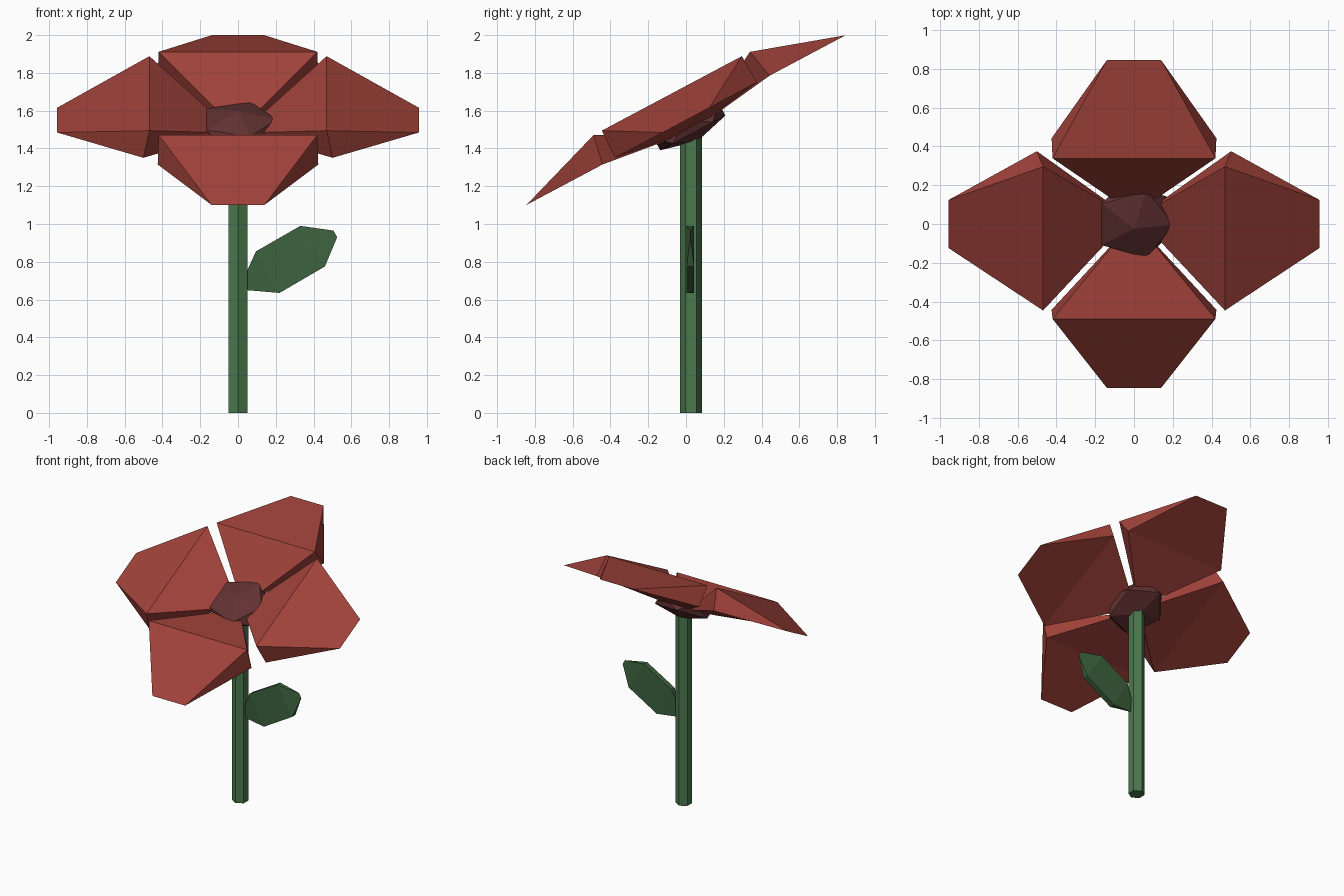
import bpy
import bmesh
import math
from mathutils import Matrix

cube = bpy.data.objects.get("Cube")
if cube:
    bpy.data.objects.remove(cube, do_unlink=True)


def material(name, rgb):
    mat = bpy.data.materials.new(name)
    mat.use_nodes = True
    colour = (*rgb, 1)
    mat.diffuse_color = colour
    mat.node_tree.nodes["Principled BSDF"].inputs["Base Color"].default_value = colour
    return mat


petal_red = material("petal red", (0.35, 0.054, 0.042))
heart_maroon = material("heart maroon", (0.125, 0.032, 0.032))
stem_green = material("stem green", (0.071, 0.188, 0.074))
leaf_green = material("leaf green", (0.048, 0.127, 0.05))


def finish(name, bm, mat, matrix=None):
    """Turn a bmesh into a flat shaded object."""
    if matrix:
        bm.transform(matrix)
    bmesh.ops.recalc_face_normals(bm, faces=bm.faces)
    mesh = bpy.data.meshes.new(name)
    bm.to_mesh(mesh)
    bm.free()
    mesh.materials.append(mat)
    obj = bpy.data.objects.new(name, mesh)
    bpy.context.collection.objects.link(obj)
    return obj


# The flower head is tipped towards the front
head = Matrix.Translation((0, 0, 1.55)) @ Matrix.Rotation(math.radians(28), 4, 'X')

# Petals: a folded wedge, thickest at the ridge and sharp at both ends
# Each row is half width, distance from the centre, height
INNER, RIDGE, UNDER, TIP = (0.03, 0.05, -0.06), (0.42, 0.469, 0.16), (0.425, 0.501, 0), (0.14, 0.957, 0)


def petal(name, angle):
    bm = bmesh.new()
    rows = [[bm.verts.new((side * w, r, h)) for side in (-1, 1)]
            for w, r, h in (INNER, RIDGE, TIP, UNDER)]
    for i in range(4):
        a, b = rows[i], rows[(i + 1) % 4]
        bm.faces.new((a[0], a[1], b[1], b[0]))
    inner, ridge, tip, under = rows
    for s in (0, 1):
        bm.faces.new((inner[s], ridge[s], under[s]))
        bm.faces.new((ridge[s], tip[s], under[s]))
    finish(name, bm, petal_red, head @ Matrix.Rotation(angle, 4, 'Z'))


for i, place in enumerate(("back", "right", "front", "left")):
    petal(place + "_petal", i * math.pi / 2)

# Flower heart: a flattened faceted ball
bm = bmesh.new()
bmesh.ops.create_icosphere(bm, subdivisions=1, radius=1)
finish("flower_heart", bm, heart_maroon,
       head @ Matrix.Translation((0, 0, -0.036)) @ Matrix.Diagonal((0.23, 0.23, 0.091, 1)))

# Stem: a six-sided post with corners to front and back
bm = bmesh.new()
bmesh.ops.create_cone(bm, cap_ends=True, segments=6, radius1=0.0575, radius2=0.0575, depth=1.48)
has_front_corner = any(abs(v.co.x) < 0.001 for v in bm.verts)
turn = 0 if has_front_corner else math.pi / 6
finish("stem", bm, stem_green,
       Matrix.Translation((0.0, 0.027, 0.74)) @ Matrix.Rotation(turn, 4, 'Z'))

# Leaf: a thin blade that narrows to an edge at the base and the tip
bm = bmesh.new()
upper = [(0.095, 0.855), (0.33, 0.99)]
lower = [(0.22, 0.635), (0.46, 0.775)]
ends = [(0.02, 0.69), (0.045, 0.65), (0.505, 0.965), (0.525, 0.93)]
for x, z in upper + lower:
    for y in (0.003, 0.043):
        bm.verts.new((x, y, z))
for x, z in ends:
    bm.verts.new((x, 0.023, z))
bmesh.ops.convex_hull(bm, input=bm.verts)
bmesh.ops.dissolve_limit(bm, angle_limit=0.01, verts=bm.verts, edges=bm.edges)
finish("leaf", bm, leaf_green)
